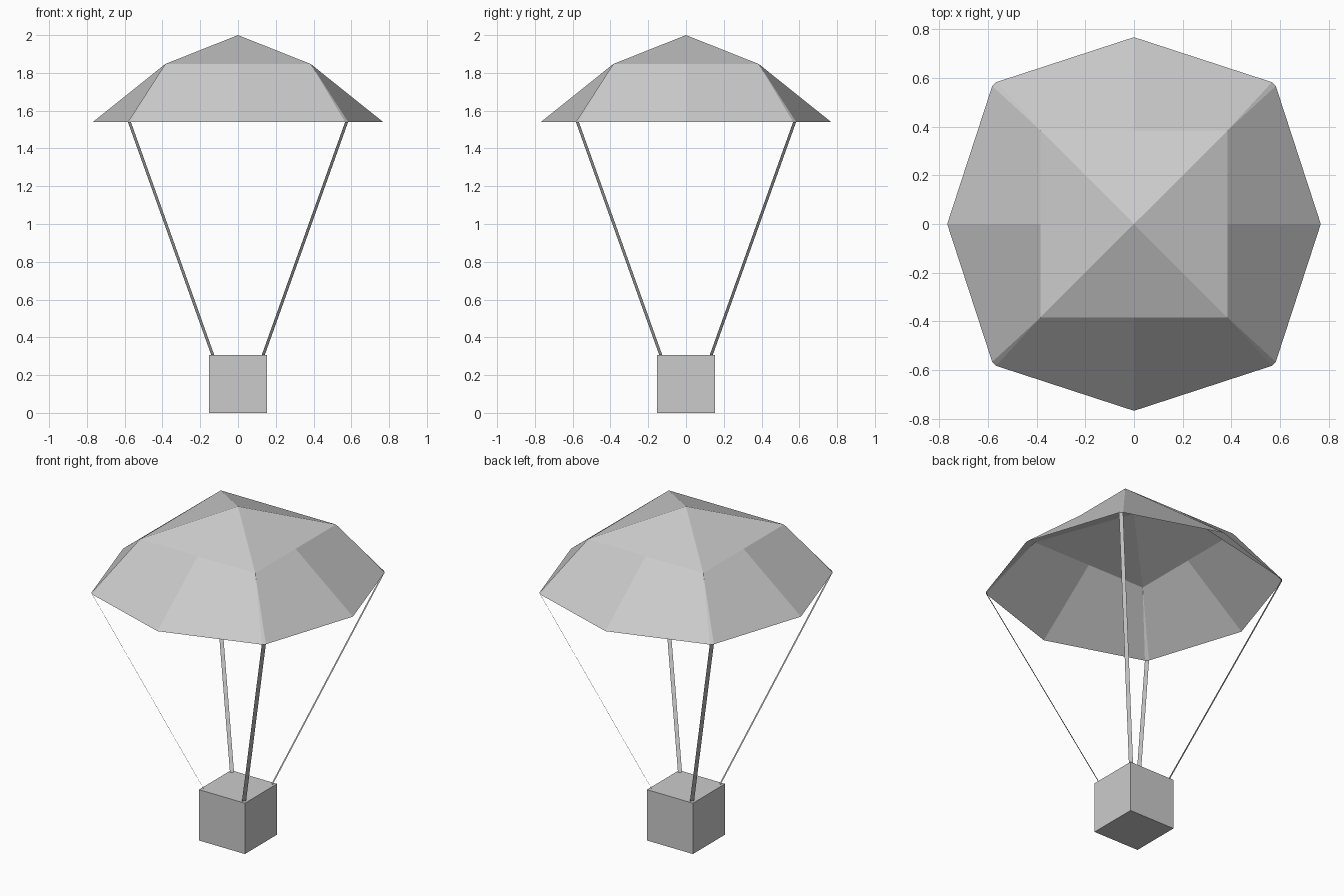
import bpy, bmesh
from mathutils import Matrix, Vector
from math import pi

if "Cube" in bpy.data.objects:
    bpy.data.objects.remove(bpy.data.objects["Cube"])

BOX = 0.307          # crate edge length
RIM_Z, MID_Z, TOP_Z = 1.54, 1.847, 2.0
MID = 0.385          # half width of the square crown
RIM = 0.768          # rim reach at the middle of each side
A, B = 0.583, 0.567  # clipped rim corner coordinates


def make_object(name, bm):
    mesh = bpy.data.meshes.new(name)
    bmesh.ops.remove_doubles(bm, verts=bm.verts, dist=0.0005)
    bm.to_mesh(mesh)
    bm.free()
    ob = bpy.data.objects.new(name, mesh)
    bpy.context.collection.objects.link(ob)
    return ob


def add_face(bm, points, turn):
    bm.faces.new([bm.verts.new(turn @ Vector(p)) for p in points])


quarter_turns = [Matrix.Rotation(i * pi / 2, 3, 'Z') for i in range(4)]

# Canopy: one quarter-side of the open shell, repeated four times
bm = bmesh.new()
for turn in quarter_turns:
    for s in (-1, 1):
        crown = [(0, 0, TOP_Z), (MID, 0, MID_Z), (MID, s * MID, MID_Z)]
        skirt = [(MID, 0, MID_Z), (RIM, 0, RIM_Z),
                 (A, s * B, RIM_Z), (MID, s * MID, MID_Z)]
        for pts in (crown, skirt):
            add_face(bm, pts if s > 0 else pts[::-1], turn)
    # narrow seam at the clipped corner
    add_face(bm, [(MID, MID, MID_Z), (A, B, RIM_Z), (B, A, RIM_Z)], turn)
make_object("canopy", bm)

# Cords: flat ribbons from the crate's top corners to the rim corners
for i, turn in enumerate(quarter_turns):
    bm = bmesh.new()
    add_face(bm, [(0.142, 0.126, BOX), (0.126, 0.142, BOX),
                  (B, A, RIM_Z), (A, B, RIM_Z)], turn)
    make_object(f"cord_{i + 1}", bm)

# Crate hanging below
bm = bmesh.new()
bmesh.ops.create_cube(bm, size=BOX,
                      matrix=Matrix.Translation((0, 0, BOX / 2)))
make_object("crate", bm)
